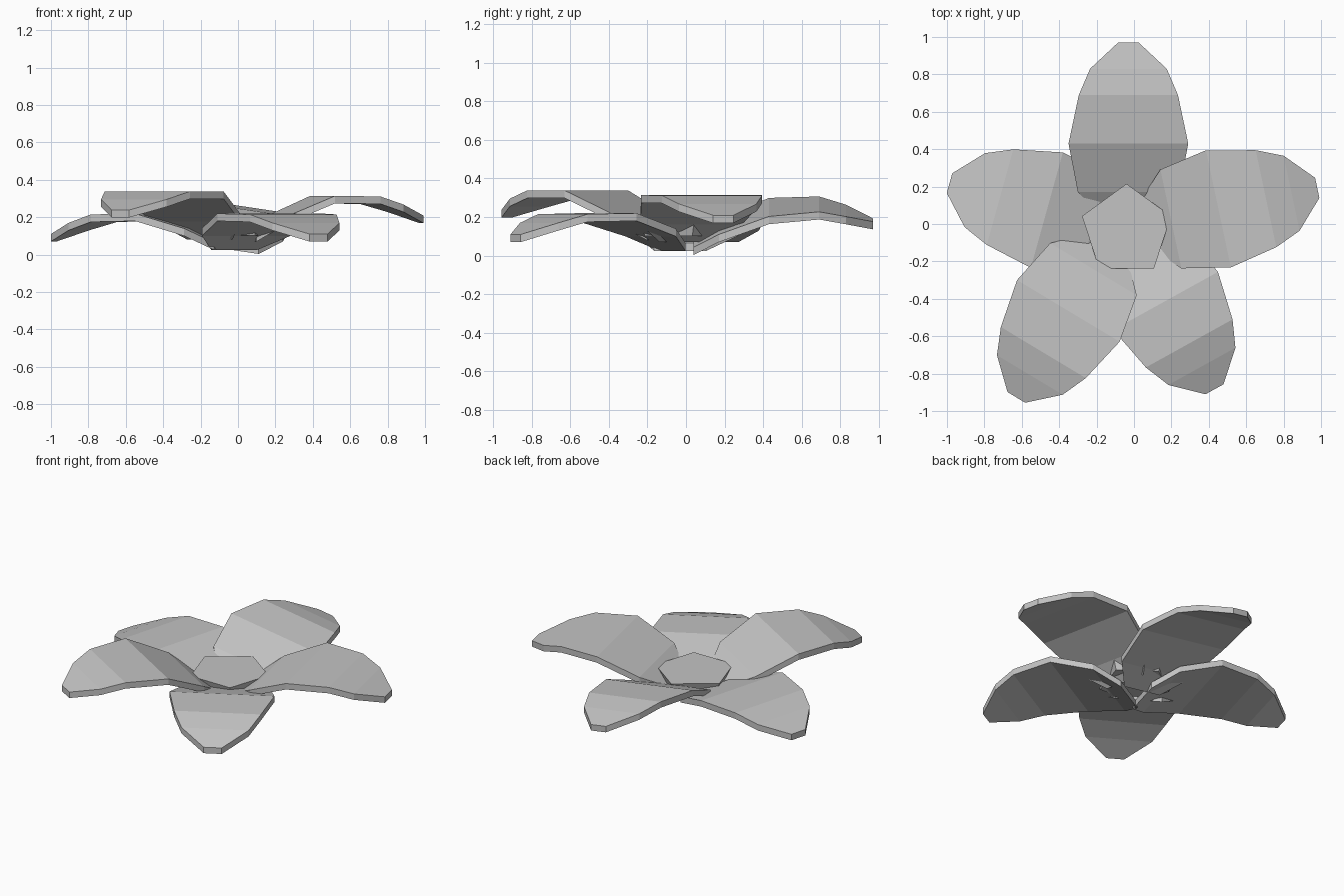
import bpy, bmesh, math
from mathutils import Vector, Matrix

cube = bpy.data.objects.get("Cube")
if cube:
    bpy.data.objects.remove(cube, do_unlink=True)

grey = bpy.data.materials.new("soft_grey")
grey.use_nodes = True
grey.diffuse_color = (0.55, 0.55, 0.55, 1)
grey.node_tree.nodes["Principled BSDF"].inputs["Base Color"].default_value = (0.55, 0.55, 0.55, 1)


def finish(bm, name):
    bmesh.ops.recalc_face_normals(bm, faces=bm.faces)
    mesh = bpy.data.meshes.new(name)
    bm.to_mesh(mesh)
    bm.free()
    mesh.materials.append(grey)
    obj = bpy.data.objects.new(name, mesh)
    bpy.context.collection.objects.link(obj)
    return obj


# Petal outline and bend: distance from root, half width, underside height
STATIONS = [(0, .14, .025), (.13, .27, .10), (.39, .32, .18),
            (.65, .265, .175), (.79, .205, .13), (.93, .055, .07)]
THICK = .04


def petal(name, root, angle, lift, pitch=0, tilt=0):
    """Bent plate; tilt raises its left edge, pitch raises its tip."""
    bm = bmesh.new()
    turn = Matrix.Rotation(math.radians(angle), 3, 'Z')
    rows = []
    for u, half, z in STATIONS:
        z += lift * min(1, .5 + 1.3 * u) + pitch * u
        row = []
        for v, up in ((-half, 0), (half, 0), (half, THICK), (-half, THICK)):
            p = turn @ Vector((u, v, z + tilt * v + up))
            row.append(bm.verts.new(p + Vector((*root, 0))))
        rows.append(row)
    for a, b in zip(rows, rows[1:]):
        for i in range(4):
            j = (i + 1) % 4
            bm.faces.new((a[i], a[j], b[j], b[i]))
    bm.faces.new(rows[0])
    bm.faces.new(rows[-1])
    return finish(bm, name)


petal("back_petal", (-.03, .04), 90, 0, .08, .15)
petal("left_petal", (.07, 0), 12, .09, .01)
petal("right_petal", (-.09, -.03), 164.5, 0)
petal("front_left_petal", (-.02, -.07), -61, 0)
petal("front_right_petal", (-.15, -.13), -121, .11, .02)

# Five-sided flower centre, narrower below
bm = bmesh.new()
bmesh.ops.create_cone(bm, cap_ends=True, segments=5, radius1=.22, radius2=.25, depth=.075)
top = max(bm.verts, key=lambda v: (round(v.co.z, 3), v.co.y))
spin = math.pi / 2 - math.atan2(top.co.y, top.co.x)
bmesh.ops.rotate(bm, verts=bm.verts, matrix=Matrix.Rotation(spin, 3, 'Z'))
bmesh.ops.translate(bm, verts=bm.verts, vec=(-.04, -.035, .14))
finish(bm, "flower_centre")
